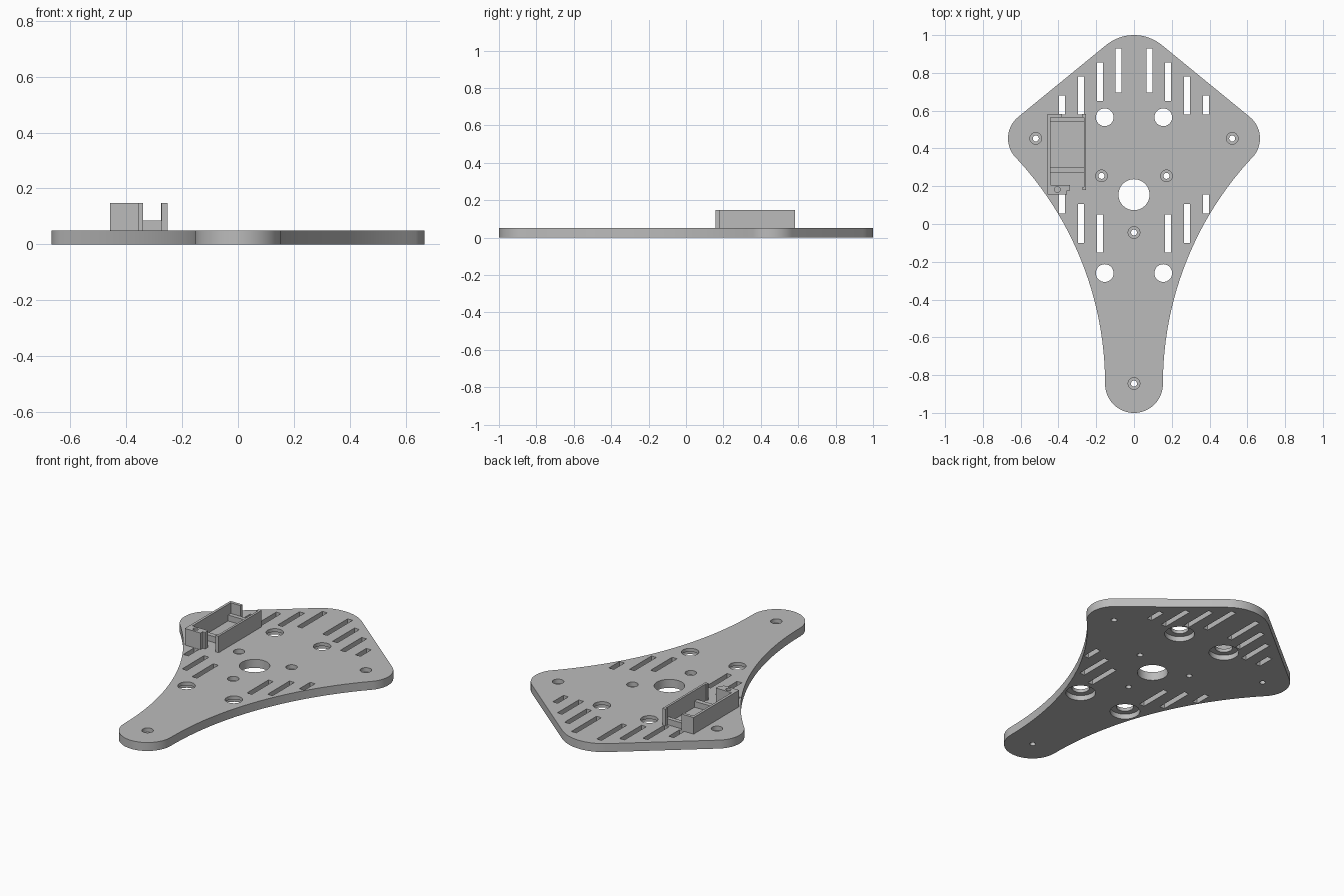
import bpy, bmesh
from math import radians, cos, sin, atan2, hypot

cube = bpy.data.objects.get("Cube")
if cube:
    bpy.data.objects.remove(cube, do_unlink=True)

THICK = 0.05

grey = bpy.data.materials.new("plain grey")
grey.use_nodes = True
grey.diffuse_color = (0.5, 0.5, 0.5, 1)
grey.node_tree.nodes["Principled BSDF"].inputs["Base Color"].default_value = (0.5, 0.5, 0.5, 1)


def prism(bm, points, z0, z1):
    """Extrude a closed counter-clockwise outline from z0 to z1."""
    face = bm.faces.new([bm.verts.new((x, y, z0)) for x, y in points])
    out = bmesh.ops.extrude_face_region(bm, geom=[face])
    for v in out["geom"]:
        if isinstance(v, bmesh.types.BMVert):
            v.co.z = z1


def box(bm, x0, x1, y0, y1, z0, z1):
    prism(bm, [(x0, y0), (x1, y0), (x1, y1), (x0, y1)], z0, z1)


def arc(cx, cy, r, a0, a1, n):
    """Points on an arc, angles in degrees."""
    angles = [radians(a0 + (a1 - a0) * i / n) for i in range(n + 1)]
    return [(cx + r * cos(a), cy + r * sin(a)) for a in angles]


def disc(bm, x, y, r, z0, z1, n=32):
    prism(bm, arc(x, y, r, 0, 360, n)[:-1], z0, z1)


def finish(bm, name):
    bmesh.ops.recalc_face_normals(bm, faces=bm.faces)
    mesh = bpy.data.meshes.new(name)
    bm.to_mesh(mesh)
    bm.free()
    mesh.materials.append(grey)
    obj = bpy.data.objects.new(name, mesh)
    bpy.context.collection.objects.link(obj)
    return obj


def activate(obj):
    bpy.ops.object.select_all(action='DESELECT')
    obj.select_set(True)
    bpy.context.view_layer.objects.active = obj


def cut(obj, cutter):
    cutter.hide_render = True
    mod = obj.modifiers.new("cut", 'BOOLEAN')
    mod.operation = 'DIFFERENCE'
    mod.solver = 'EXACT'
    mod.object = cutter
    activate(obj)
    bpy.ops.object.modifier_apply(modifier=mod.name)
    bpy.data.objects.remove(cutter, do_unlink=True)


# Plate outline: tail tip, hollow flank, side lobe and rounded back, mirrored
tail_y, tail_r = -0.847, 0.153
lobe_end = arc(0.52, 0.453, 0.147, -38, 50, 16)
dx, dy = lobe_end[0][0] - tail_r, lobe_end[0][1] - tail_y
flank_r = hypot(dx, dy) ** 2 / (2 * dx)
sweep = atan2(dy, flank_r - dx) * 180 / 3.14159265
half = arc(0, tail_y, tail_r, -90, 0, 16)
half += arc(tail_r + flank_r, tail_y, flank_r, 180, 180 - sweep, 24)[1:-1]
half += lobe_end + arc(0, 0.767, 0.233, 50, 90, 8)
outline = half + [(-x, y) for x, y in reversed(half[1:-1])]
bm = bmesh.new()
prism(bm, outline, 0, THICK)
plate = finish(bm, "base_plate")

# Through holes and slots
mounts = [(sx * 0.155, y) for sx in (-1, 1) for y in (0.565, -0.26)]
screws = [(-0.52, 0.453), (0.52, 0.453), (-0.172, 0.255), (0.172, 0.255),
          (0, -0.045), (0, -0.845)]
slots = [(0.38, 0.58, 0.68), (0.28, 0.58, 0.78), (0.18, 0.65, 0.855), (0.083, 0.695, 0.93),
         (0.38, 0.055, 0.155), (0.28, -0.1, 0.105), (0.18, -0.15, 0.05)]
bm = bmesh.new()
disc(bm, 0, 0.155, 0.082, -0.1, 0.1, 48)
for x, y in mounts:
    disc(bm, x, y, 0.047, -0.1, 0.1)
for x, y in screws:
    disc(bm, x, y, 0.016, -0.1, 0.1)
for x, y0, y1 in slots:
    for s in (-1, 1):
        box(bm, s * x - 0.016, s * x + 0.016, y0, y1, -0.1, 0.1)
cut(plate, finish(bm, "through_cutter"))

# Counterbores: wide ones from below, screw heads from above
bm = bmesh.new()
for x, y in mounts:
    disc(bm, x, y, 0.08, -0.1, 0.03)
for x, y in screws:
    disc(bm, x, y, 0.031, 0.025, 0.1)
cut(plate, finish(bm, "counterbore_cutter"))

# Open holder for a small motor: (name, x0, x1, y0, y1, top)
TOP, LOW = 0.148, 0.085
holder = [
    ("holder_outer_wall", -0.458, -0.443, 0.205, 0.583, TOP),
    ("holder_back_return", -0.443, -0.38, 0.565, 0.583, TOP),
    ("holder_back_sill", -0.443, -0.266, 0.54, 0.565, LOW),
    ("holder_cross_bar", -0.443, -0.266, 0.272, 0.3, LOW),
    ("holder_inner_wall", -0.266, -0.253, 0.18, 0.583, TOP),
    ("holder_inner_wall_back_lip", -0.275, -0.266, 0.565, 0.583, TOP),
    ("holder_inner_wall_front_lip", -0.273, -0.266, 0.18, 0.195, TOP),
    ("holder_front_step", -0.355, -0.34, 0.178, 0.207, TOP),
]
for name, x0, x1, y0, y1, top in holder:
    bm = bmesh.new()
    box(bm, x0, x1, y0, y1, THICK, top)
    finish(bm, name)

# Front block of the holder with its screw hole
bm = bmesh.new()
box(bm, -0.458, -0.355, 0.157, 0.207, THICK, TOP)
block = finish(bm, "holder_front_block")
bm = bmesh.new()
disc(bm, -0.406, 0.183, 0.015, 0.07, 0.2, 24)
cut(block, finish(bm, "screw_cutter"))

for obj in (plate, block):
    activate(obj)
    bpy.ops.object.shade_smooth_by_angle(angle=radians(30))
